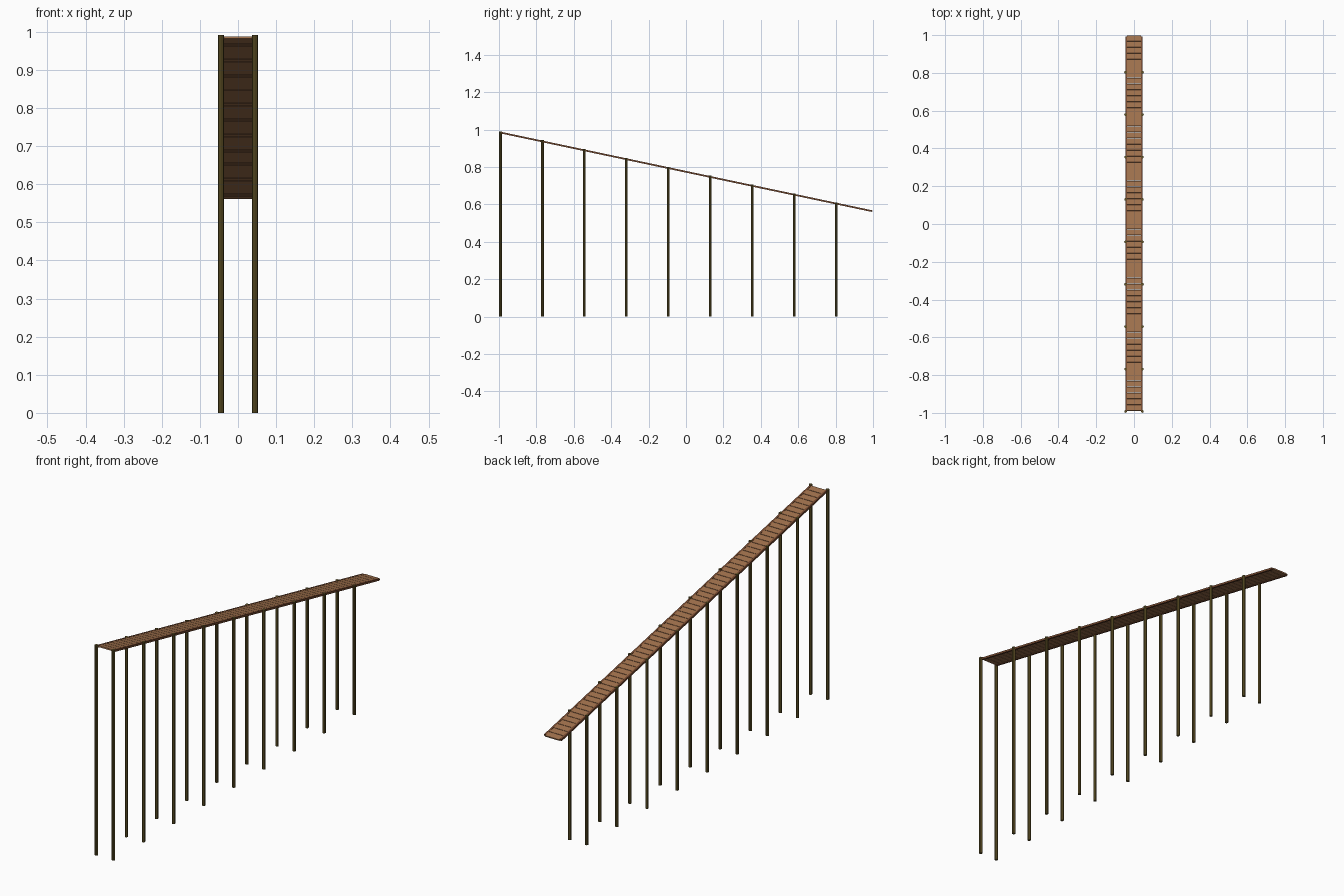
import bpy, bmesh, math
from mathutils import Matrix

if "Cube" in bpy.data.objects:
    bpy.data.objects.remove(bpy.data.objects["Cube"])

SLOPE = -0.2115
ANG = math.atan(SLOPE)

def deck_z(y):
    return 0.984 + SLOPE * (y + 0.99)

def material(name, rgb):
    m = bpy.data.materials.new(name)
    m.diffuse_color = (*rgb, 1)
    m.use_nodes = True
    m.node_tree.nodes["Principled BSDF"].inputs["Base Color"].default_value = m.diffuse_color
    return m

wood = material("plank_wood", (0.36, 0.17, 0.075))
rail = material("rail_wood", (0.19, 0.07, 0.03))
pole = material("post_wood", (0.13, 0.095, 0.022))

def finish(bm, name, mat):
    me = bpy.data.meshes.new(name)
    bm.to_mesh(me)
    bm.free()
    me.materials.append(mat)
    ob = bpy.data.objects.new(name, me)
    bpy.context.collection.objects.link(ob)
    return ob

def sloped_box(bm, x, y, size, lift=0):
    mat = (Matrix.Translation((x, y, deck_z(y) + lift))
           @ Matrix.Rotation(ANG, 4, 'X') @ Matrix.Diagonal((*size, 1)))
    bmesh.ops.create_cube(bm, size=1, matrix=mat)

# cross planks of the walkway
bm = bmesh.new()
count, start, end = 62, -0.99, 0.999
pitch = (end - start) / count
for i in range(count):
    y = start + pitch * (i + 0.5)
    sloped_box(bm, 0, y, (0.074, (pitch - 0.002) / math.cos(ANG), 0.006), 0.001)
finish(bm, "deck_planks", wood)

# long side rails carrying the planks
for side, name in ((-1, "left_side_rail"), (1, "right_side_rail")):
    bm = bmesh.new()
    sloped_box(bm, side * 0.041, 0.0, (0.009, 1.985 / math.cos(ANG), 0.009))
    finish(bm, name, rail)

# nine pairs of vertical posts
R = 0.0075
for i in range(9):
    y = -0.9925 + 0.2245 * i
    top = deck_z(y) + 0.0065
    for side, name in ((-1, "left_post"), (1, "right_post")):
        bm = bmesh.new()
        bmesh.ops.create_cone(
            bm, cap_ends=True, segments=8, radius1=R, radius2=R, depth=top,
            matrix=Matrix.Translation((side * 0.0445, y, top / 2)))
        finish(bm, f"{name}_{i + 1}", pole)
